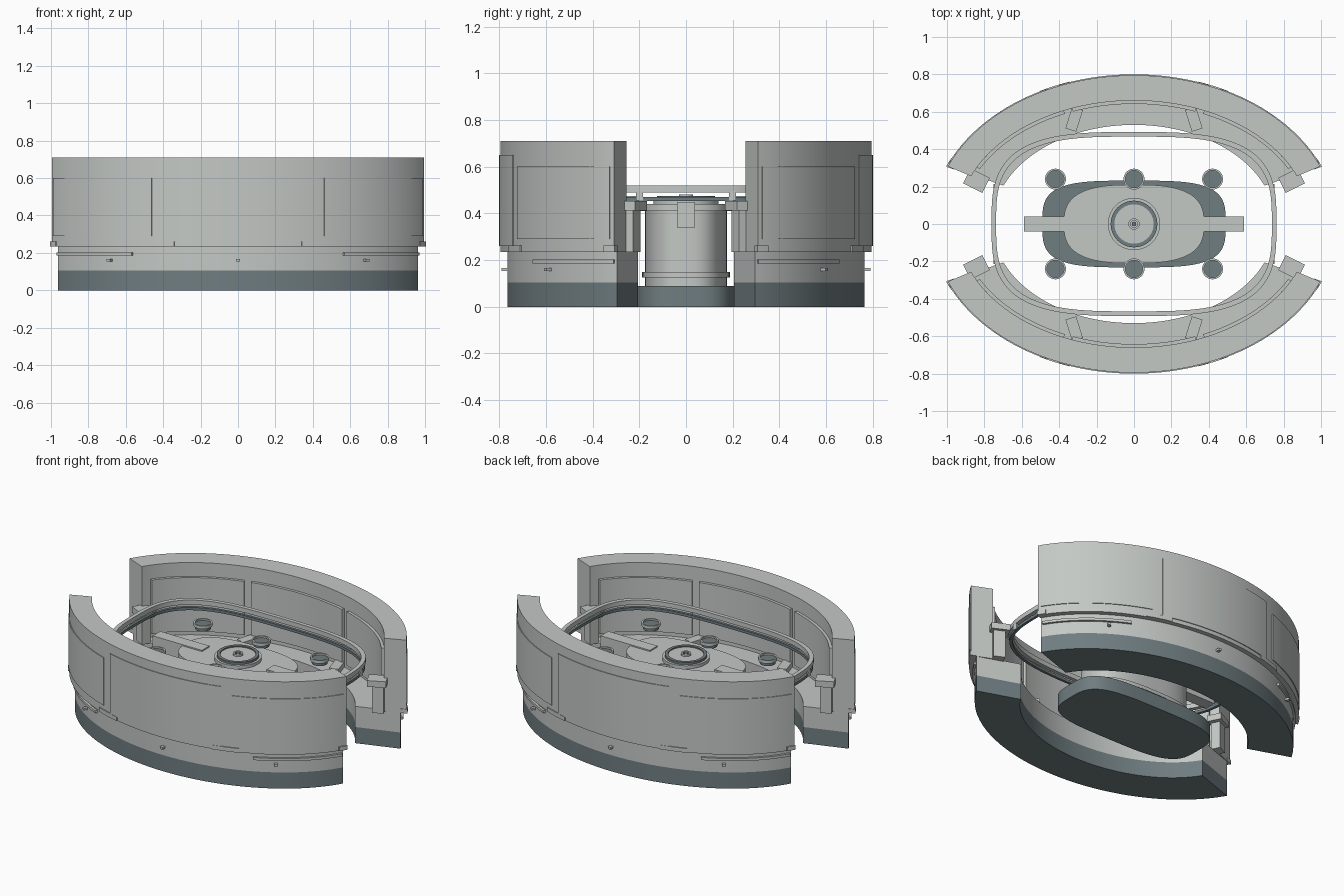
import bpy, bmesh, math
from mathutils import Matrix

cube = bpy.data.objects.get("Cube")
if cube:
    bpy.data.objects.remove(cube, do_unlink=True)


def material(name, rgb):
    m = bpy.data.materials.new(name)
    m.use_nodes = True
    m.diffuse_color = (*rgb, 1)
    m.node_tree.nodes["Principled BSDF"].inputs["Base Color"].default_value = (*rgb, 1)
    return m


LIGHT = material("light_grey", (0.55, 0.58, 0.56))
DARK = material("slate_grey", (0.16, 0.205, 0.22))


def finish(name, bm, mat):
    bmesh.ops.recalc_face_normals(bm, faces=bm.faces)
    me = bpy.data.meshes.new(name)
    bm.to_mesh(me)
    bm.free()
    me.materials.append(mat)
    ob = bpy.data.objects.new(name, me)
    bpy.context.collection.objects.link(ob)
    bpy.ops.object.select_all(action='DESELECT')
    ob.select_set(True)
    bpy.context.view_layer.objects.active = ob
    bpy.ops.object.shade_smooth_by_angle(angle=math.radians(30))
    return ob


def point(shape, t):
    """Point on an ellipse (a, b) or superellipse (a, b, n)."""
    a, b = shape[:2]
    e = 2 / (shape[2] if len(shape) > 2 else 2)
    c, s = math.cos(t), math.sin(t)
    return (math.copysign(abs(c) ** e, c) * a, math.copysign(abs(s) ** e, s) * b)


def band(name, outer, inner, z0, z1, mat, span=None, side=1, at=(0, 0), segs=64):
    """Extruded band between two ovals; a span makes an arc, no inner makes a solid."""
    bm = bmesh.new()
    t0, t1 = span or (0, 2 * math.pi)
    count = segs + 1 if span else segs
    ts = [t0 + (t1 - t0) * i / segs for i in range(count)]

    def loop(shape, z):
        pts = [point(shape, t) for t in ts]
        return [bm.verts.new((x + at[0], side * y + at[1], z)) for x, y in pts]

    if inner is None:
        low, high = loop(outer, z0), loop(outer, z1)
        bm.faces.new(low)
        bm.faces.new(high)
        rows = [low, high]
        pairs = [(0, 1)]
    else:
        rows = [loop(outer, z0), loop(outer, z1), loop(inner, z1), loop(inner, z0)]
        pairs = [(0, 1), (1, 2), (2, 3), (3, 0)]
    for p, q in pairs:
        for i in range(count - 1 if span else count):
            j = (i + 1) % count
            bm.faces.new((rows[p][i], rows[p][j], rows[q][j], rows[q][i]))
    if span:
        for k in (0, -1):
            bm.faces.new([r[k] for r in rows])
    return finish(name, bm, mat)


def box(name, size, loc, mat, angle=0):
    bm = bmesh.new()
    m = Matrix.Translation(loc) @ Matrix.Rotation(angle, 4, 'Z') @ Matrix.Diagonal((*size, 1))
    bmesh.ops.create_cube(bm, size=1, matrix=m)
    return finish(name, bm, mat)


def grow(shape, d):
    return (shape[0] + d, shape[1] + d, *shape[2:])


# Curved enclosure, built once per side
WALL_OUT, WALL_IN = (1.08, 0.795), (0.945, 0.66)
BASE_OUT, BASE_IN = (1.045, 0.765), (0.757, 0.53)
END = math.asin(0.3875)
FULL = (END, math.pi - END)


def at_x(x):
    return math.acos(x / WALL_OUT[0])


def mirrored_spans(x0, x1):
    """Arc spans for x0..x1 on both ends of the wall."""
    a, b = sorted((at_x(x0), at_x(x1)))
    return {"left": (a, b), "right": (math.pi - b, math.pi - a)}


for side, tag in ((-1, "front"), (1, "back")):
    band(tag + "_plinth", BASE_OUT, BASE_IN, 0, 0.105, DARK, FULL, side)
    band(tag + "_bench", BASE_OUT, BASE_IN, 0.105, 0.24, LIGHT, FULL, side)
    band(tag + "_wall", WALL_OUT, WALL_IN, 0.235, 0.71, LIGHT, FULL, side)

    # Thin raised panels outside and inside
    middle = (at_x(0.40), math.pi - at_x(0.40))
    band(tag + "_outer_panel", grow(WALL_OUT, 0.005), WALL_OUT, 0.26, 0.65, LIGHT, middle, side)
    inner_mid = (at_x(0.38), math.pi - at_x(0.38))
    band(tag + "_inner_panel", WALL_IN, grow(WALL_IN, -0.018), 0.27, 0.62, LIGHT, inner_mid, side)
    for end, span in mirrored_spans(0.46, 0.985).items():
        band(f"{tag}_{end}_outer_panel", grow(WALL_OUT, 0.005), WALL_OUT,
             0.29, 0.6, LIGHT, span, side)
    for end, span in mirrored_spans(0.43, 0.96).items():
        band(f"{tag}_{end}_inner_panel", WALL_IN, grow(WALL_IN, -0.018),
             0.27, 0.62, LIGHT, span, side)

    # Trim blocks and rails along the lower edge
    for x0, x1, part in ((0.34, 0.5, "trim_block"), (0.97, 0.998, "end_block")):
        for end, span in mirrored_spans(x0, x1).items():
            band(f"{tag}_{end}_{part}", grow(WALL_OUT, 0.007), BASE_OUT,
                 0.235, 0.262, LIGHT, span, side, segs=8)
    for end, span in mirrored_spans(0.58, 0.99).items():
        band(f"{tag}_{end}_rail", grow(BASE_OUT, 0.014), BASE_OUT,
             0.185, 0.202, LIGHT, span, side)

    # Bolts around the bench front
    for x in (-0.68, 0, 0.68):
        t = math.acos(x / BASE_OUT[0])
        px, py = point(BASE_OUT, t)
        ang = math.atan2(side * py / BASE_OUT[1] ** 2, px / BASE_OUT[0] ** 2)
        box(tag + "_bolt", (0.05, 0.02, 0.014), (px, side * py, 0.16), LIGHT, ang)

    for s, end in ((1, "left"), (-1, "right")):
        # Low dividers on the bench
        box(f"{tag}_{end}_divider", (0.06, 0.12, 0.04), (s * 0.32, side * 0.56, 0.255),
            LIGHT, s * side * 0.3)
        # Brackets on the wall ends that carry the handrail
        turn = s * side * math.radians(26.5)
        box(f"{tag}_{end}_bracket_top", (0.115, 0.09, 0.04),
            (s * 0.842, side * 0.232, 0.432), LIGHT, turn)
        box(f"{tag}_{end}_bracket_post", (0.07, 0.06, 0.18),
            (s * 0.845, side * 0.238, 0.325), LIGHT, turn)

# Handrail, light upper hoop over a dark lower hoop
RAIL = (0.762, 0.492, 3.2)
band("handrail_top", RAIL, grow(RAIL, -0.025), 0.49, 0.52, LIGHT, segs=128)
band("handrail_lower", grow(RAIL, -0.004), grow(RAIL, -0.021), 0.452, 0.47, DARK, segs=128)
for s in (-1, 1):
    for y in (-0.2, 0.2):
        box("handrail_spacer", (0.012, 0.03, 0.04), (s * 0.744, y, 0.475), LIGHT)

# Central table
band("table_foot", (0.49, 0.232, 3.6), None, 0, 0.09, DARK, segs=96)
band("table_column", (0.35, 0.175, 2.8), None, 0.09, 0.42, LIGHT, segs=96)
band("column_collar", (0.365, 0.188, 2.8), None, 0.125, 0.148, LIGHT, segs=96)
band("table_top", (0.375, 0.21, 2.8), None, 0.41, 0.44, LIGHT, segs=96)
for s, end in ((1, "left"), (-1, "right")):
    box(end + "_table_arm", (0.355, 0.078, 0.108), (s * 0.41, 0, 0.394), LIGHT)

# Round hub in the middle of the table
for name, r_out, r_in, z1, mat in (
        ("hub_skirt", 0.14, 0.125, 0.46, LIGHT), ("hub_ring", 0.125, 0.105, 0.475, DARK),
        ("hub_disc", 0.105, None, 0.468, LIGHT), ("hub_socket", 0.03, 0.018, 0.48, LIGHT),
        ("hub_pin", 0.012, None, 0.478, DARK)):
    band(name, (r_out, r_out), r_in and (r_in, r_in), 0.43, z1, mat, segs=40)

# Cup holders around the table
for x in (-0.42, 0, 0.42):
    for y in (-0.24, 0.24):
        band("cup_rim", (0.056, 0.056), (0.046, 0.046), 0.455, 0.475, LIGHT, at=(x, y), segs=32)
        band("cup_body", (0.047, 0.047), None, 0.435, 0.465, DARK, at=(x, y), segs=32)
